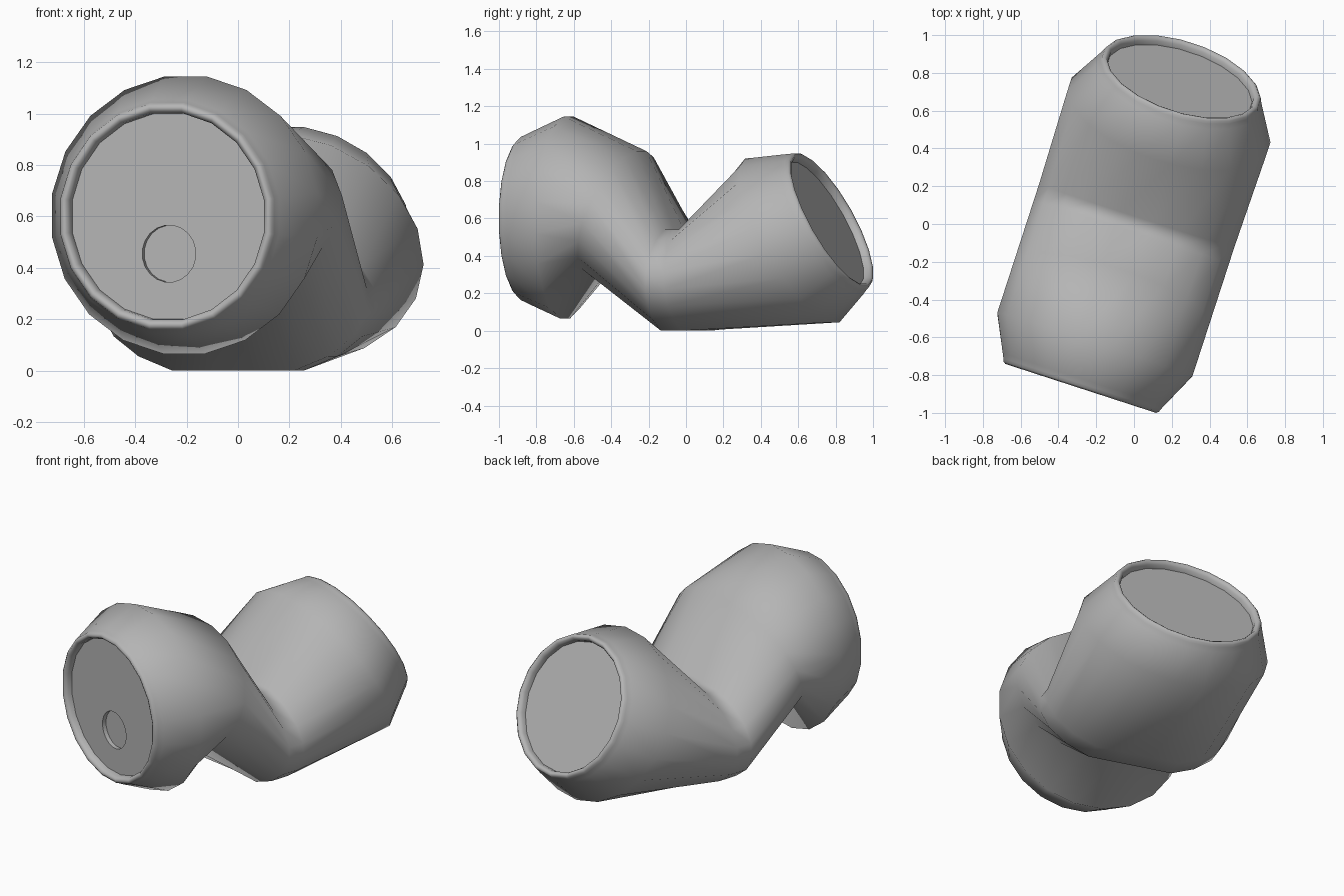
import bpy, bmesh
from math import sin, cos, pi, radians
from mathutils import Vector

if "Cube" in bpy.data.objects:
    bpy.data.objects.remove(bpy.data.objects["Cube"])

SIDES = 20
YAW = radians(18)
D = Vector((sin(YAW), cos(YAW), 0))     # direction along the can, front to back
E = Vector((cos(YAW), -sin(YAW), 0))    # sideways
Z = Vector((0, 0, 1))

metal = bpy.data.materials.new("dull_metal")
metal.diffuse_color = (0.46, 0.46, 0.46, 1)
metal.use_nodes = True
metal.node_tree.nodes["Principled BSDF"].inputs["Base Color"].default_value = metal.diffuse_color


def at(s, z):
    return D * s + Z * z


def ring(top, bottom, half_width, flat=0.988):
    """Elliptic section from its top and bottom points (s, z); flat clips the ends."""
    t, b = at(*top), at(*bottom)
    c, u = (t + b) / 2, (t - b) / 2
    return [c + u * max(-flat, min(flat, cos(a))) / flat + E * half_width * sin(a)
            for a in ((i + 0.5) * 2 * pi / SIDES for i in range(SIDES))]


def disc(center, tilt, r, out=0.0, up=0.0, squash=1.0):
    """Round section tilted upward, shifted along its normal / in its plane."""
    n = (cos(tilt), sin(tilt))
    u = (-n[1], n[0])
    c = [center[k] + n[k] * out + u[k] * up for k in (0, 1)]
    h = r * squash
    return ring((c[0] + u[0] * h, c[1] + u[1] * h),
                (c[0] - u[0] * h, c[1] - u[1] * h), r)


def loft(name, rings, angle, facing=None):
    """Skin the rings; with a facing direction the last ring is capped."""
    bm = bmesh.new()
    loops = [[bm.verts.new(p) for p in r] for r in rings]
    for a, b in zip(loops, loops[1:]):
        for i in range(SIDES):
            j = (i + 1) % SIDES
            bm.faces.new((a[i], a[j], b[j], b[i]))
    cap = bm.faces.new(loops[-1]) if facing else None
    bmesh.ops.recalc_face_normals(bm, faces=bm.faces[:])
    if cap and cap.normal.dot(facing) < 0:
        bmesh.ops.reverse_faces(bm, faces=bm.faces[:])
    me = bpy.data.meshes.new(name)
    bm.to_mesh(me)
    bm.free()
    me.materials.append(metal)
    ob = bpy.data.objects.new(name, me)
    bpy.context.collection.objects.link(ob)
    bpy.ops.object.select_all(action='DESELECT')
    ob.select_set(True)
    bpy.context.view_layer.objects.active = ob
    bpy.ops.object.shade_smooth_by_angle(angle=radians(angle))
    return ob


FRONT, BACK = (-0.915, 0.60), (0.82, 0.593)
TILT = radians(28)
SQUASH = 0.93       # the back end is slightly oval

# rim profile: (radius, outward offset) from the shoulder to the lid seat
RIM = [(0.455, -0.05), (0.443, -0.025), (0.438, -0.01), (0.425, 0.0),
       (0.412, -0.005), (0.402, -0.02), (0.40, -0.045)]


def rim(center, tilt, sign, squash=1.0):
    return [disc(center, tilt, r, sign * o, 0, squash) for r, o in RIM]


# crushed can wall: front rim, folds, back rim
body = rim(FRONT, 0, -1)[::-1]
body += [
    ring((-0.66, 1.145), (-0.68, 0.065), 0.55),          # front shoulder
    ring((-0.25, 0.96), (-0.52, 0.30), 0.55),            # front elbow
    ring((-0.04, 0.54), (-0.06, 0.0), 0.55, 0.891),      # pinched fold, front edge
    ring((0.04, 0.54), (0.06, 0.0), 0.55, 0.891),        # pinched fold, back edge
    ring((0.36, 0.92), (0.835, 0.045), 0.56),            # back shoulder
]
body += rim(BACK, TILT, 1, SQUASH)
loft("can_wall", body, 180)

# front lid with a shallow round opening
loft("front_lid", [
    disc(FRONT, 0, 0.40, 0.045),
    disc(FRONT, 0, 0.11, 0.045, -0.145),
    disc(FRONT, 0, 0.11, 0.07, -0.145),
], 30, -D)

# plain back base
loft("back_base", [
    disc(BACK, TILT, 0.40, -0.045, 0, SQUASH),
    disc(BACK, TILT, 0.36, -0.045, 0, SQUASH),
], 30, D * cos(TILT) + Z * sin(TILT))
